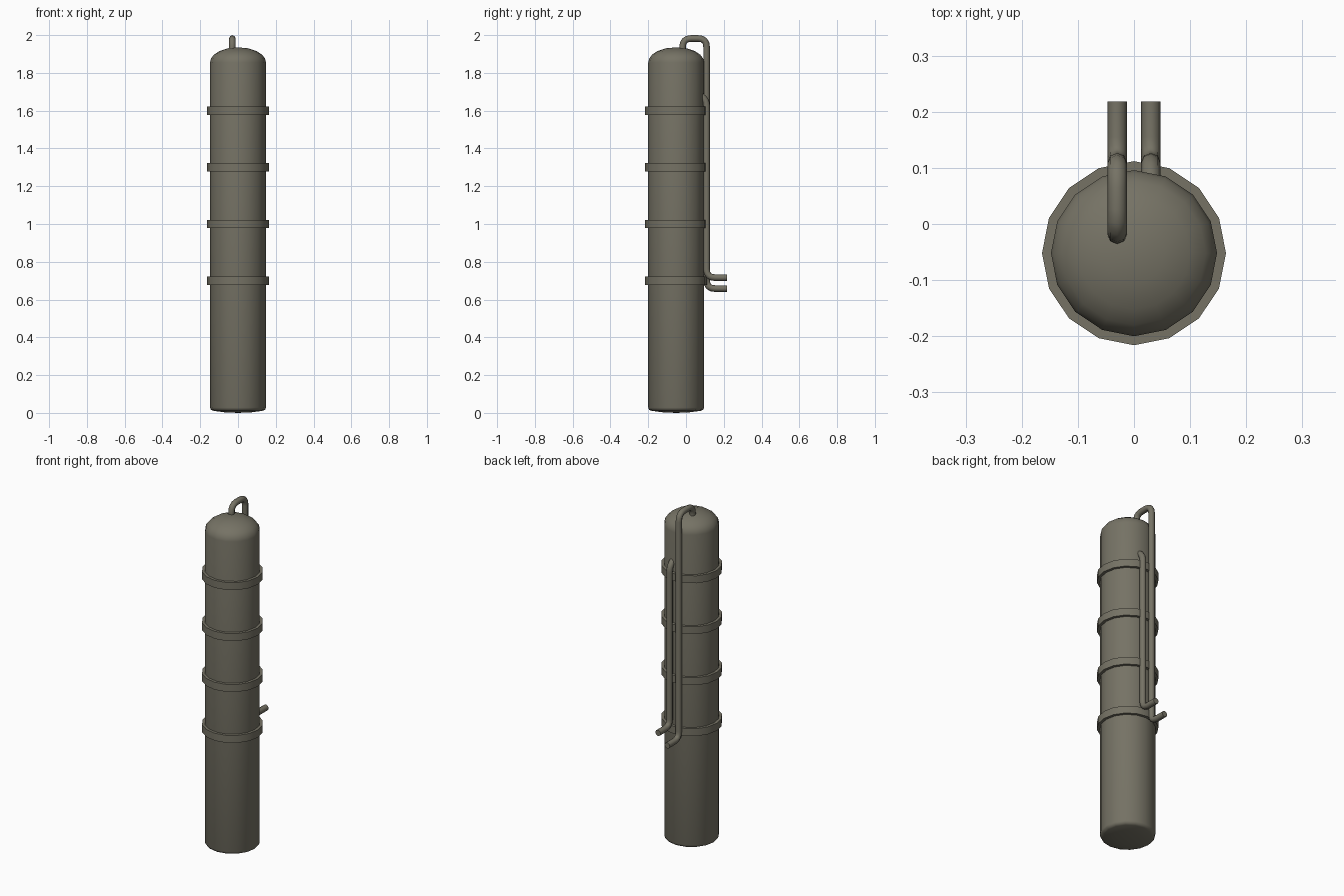
import bpy, math
from mathutils import Vector

if "Cube" in bpy.data.objects:
    bpy.data.objects.remove(bpy.data.objects["Cube"])

CY = -0.052   # tank axis sits forward of the pipes
SIDES = 16

mat = bpy.data.materials.new("olive_grey_metal")
mat.diffuse_color = (0.18, 0.17, 0.13, 1)
mat.use_nodes = True
mat.node_tree.nodes["Principled BSDF"].inputs["Base Color"].default_value = mat.diffuse_color


def finish(obj, angle):
    obj.data.materials.clear()
    obj.data.materials.append(mat)
    bpy.ops.object.select_all(action='DESELECT')
    obj.select_set(True)
    bpy.context.view_layer.objects.active = obj
    bpy.ops.object.shade_smooth_by_angle(angle=math.radians(angle))


def lathe(name, profile, closed=False, angle=40):
    """Spin (radius, z) points around the tank axis; radius 0 makes a pole."""
    verts, rings, faces = [], [], []
    for r, z in profile:
        n = 1 if r == 0 else SIDES
        rings.append([len(verts) + i % n for i in range(SIDES)])
        for i in range(n):
            a = 2 * math.pi * i / SIDES
            verts.append((r * math.cos(a), CY + r * math.sin(a), z))
    pairs = list(zip(rings, rings[1:]))
    if closed:
        pairs.append((rings[-1], rings[0]))
    for lo, hi in pairs:
        for i in range(SIDES):
            j = (i + 1) % SIDES
            faces.append(tuple(dict.fromkeys((lo[i], lo[j], hi[j], hi[i]))))
    me = bpy.data.meshes.new(name)
    me.from_pydata(verts, [], faces)
    obj = bpy.data.objects.new(name, me)
    bpy.context.collection.objects.link(obj)
    finish(obj, angle)


def pipe(name, x, corners, radius=0.0175, bend=0.045, steps=4):
    """Round tube through (y, z) corners with rounded bends."""
    pts = [Vector((x, y, z)) for y, z in corners]
    path = [pts[0]]
    for a, b, c in zip(pts, pts[1:], pts[2:]):
        d = min(bend, (a - b).length * 0.6, (c - b).length * 0.6)
        p, q = b + (a - b).normalized() * d, b + (c - b).normalized() * d
        for k in range(steps + 1):
            t = k / steps
            path.append(p * (1 - t) ** 2 + b * 2 * t * (1 - t) + q * t * t)
    path.append(pts[-1])
    cu = bpy.data.curves.new(name, 'CURVE')
    cu.dimensions = '3D'
    cu.bevel_depth = radius
    cu.bevel_resolution = 2
    cu.use_fill_caps = True
    sp = cu.splines.new('POLY')
    sp.points.add(len(path) - 1)
    for s, p in zip(sp.points, path):
        s.co = (*p, 1)
    obj = bpy.data.objects.new(name, cu)
    bpy.context.collection.objects.link(obj)
    bpy.ops.object.select_all(action='DESELECT')
    obj.select_set(True)
    bpy.context.view_layer.objects.active = obj
    bpy.ops.object.convert(target='MESH')
    finish(bpy.context.view_layer.objects.active, 50)


# Tank with shallow bottom and domed top
lathe("tank_body", [(0, 0), (0.07, 0.003), (0.13, 0.011), (0.143, 0.016), (0.148, 0.028),
                    (0.148, 1.855), (0.143, 1.876), (0.128, 1.896), (0.1, 1.915),
                    (0.055, 1.93), (0, 1.935)], angle=60)

# Four straps
for n, z in enumerate((0.7, 1.0, 1.3, 1.6)):
    lathe(f"strap_{n + 1}", [(0.14, z - 0.022), (0.164, z - 0.022),
                             (0.164, z + 0.022), (0.14, z + 0.022)], closed=True)

# Pipe from the dome over the top and down the back
pipe("top_pipe", -0.03, [(-0.018, 1.9), (-0.018, 1.982), (0.109, 1.982),
                         (0.109, 0.658), (0.218, 0.658)])
# Shorter pipe from the tank wall
pipe("side_pipe", 0.03, [(0.07, 1.685), (0.109, 1.655), (0.109, 0.716), (0.218, 0.716)])
